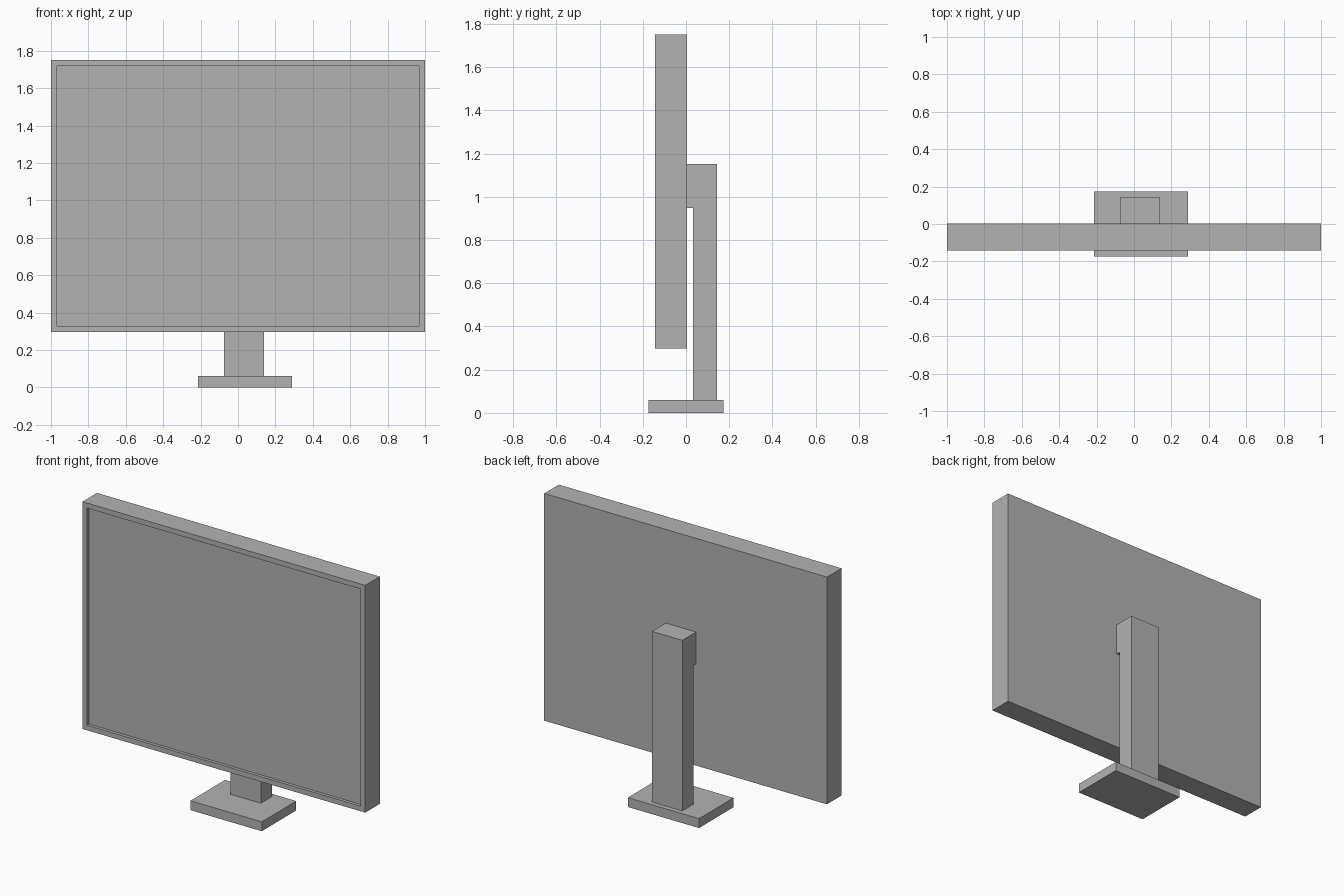
import bpy
import bmesh

cube = bpy.data.objects.get("Cube")
if cube:
    bpy.data.objects.remove(cube, do_unlink=True)

# One plain grey for the whole model
grey = bpy.data.materials.new("plain_grey")
grey.use_nodes = True
colour = (0.45, 0.45, 0.45, 1.0)
grey.diffuse_color = colour
grey.node_tree.nodes["Principled BSDF"].inputs["Base Color"].default_value = colour


def finish(name, bm):
    bmesh.ops.recalc_face_normals(bm, faces=bm.faces)
    mesh = bpy.data.meshes.new(name)
    bm.to_mesh(mesh)
    bm.free()
    mesh.materials.append(grey)
    obj = bpy.data.objects.new(name, mesh)
    bpy.context.collection.objects.link(obj)
    return obj


def extrude_profile(profile, x0, x1):
    """Extrude a closed (y, z) outline along x."""
    bm = bmesh.new()
    face = bm.faces.new([bm.verts.new((x0, y, z)) for y, z in profile])
    moved = bmesh.ops.extrude_face_region(bm, geom=[face])["geom"]
    verts = [v for v in moved if isinstance(v, bmesh.types.BMVert)]
    bmesh.ops.translate(bm, verts=verts, vec=(x1 - x0, 0, 0))
    return bm


def box(x0, x1, y0, y1, z0, z1):
    return extrude_profile([(y0, z0), (y1, z0), (y1, z1), (y0, z1)], x0, x1)


# Display panel with a shallow recessed screen
back = 0.004
bm = box(-1, 1, -0.143, back, 0.297, 1.75)
bmesh.ops.recalc_face_normals(bm, faces=bm.faces)
front = min(bm.faces, key=lambda f: f.calc_center_median().y)
bmesh.ops.inset_region(bm, faces=[front], thickness=0.046)
moved = bmesh.ops.extrude_face_region(bm, geom=[front])["geom"]
verts = [v for v in moved if isinstance(v, bmesh.types.BMVert)]
bmesh.ops.translate(bm, verts=verts, vec=(0, 0.02, 0))
if front.is_valid:
    bmesh.ops.delete(bm, geom=[front], context='FACES_ONLY')
finish("display_panel", bm)

# Upright with a forward step that holds the panel
outline = [(0.032, 0.06), (0.143, 0.06), (0.143, 1.151),
           (back, 1.151), (back, 0.947), (0.032, 0.947)]
finish("stand_upright", extrude_profile(outline, -0.074, 0.14))

# Foot
finish("stand_base", box(-0.214, 0.29, -0.174, 0.174, 0, 0.06))
